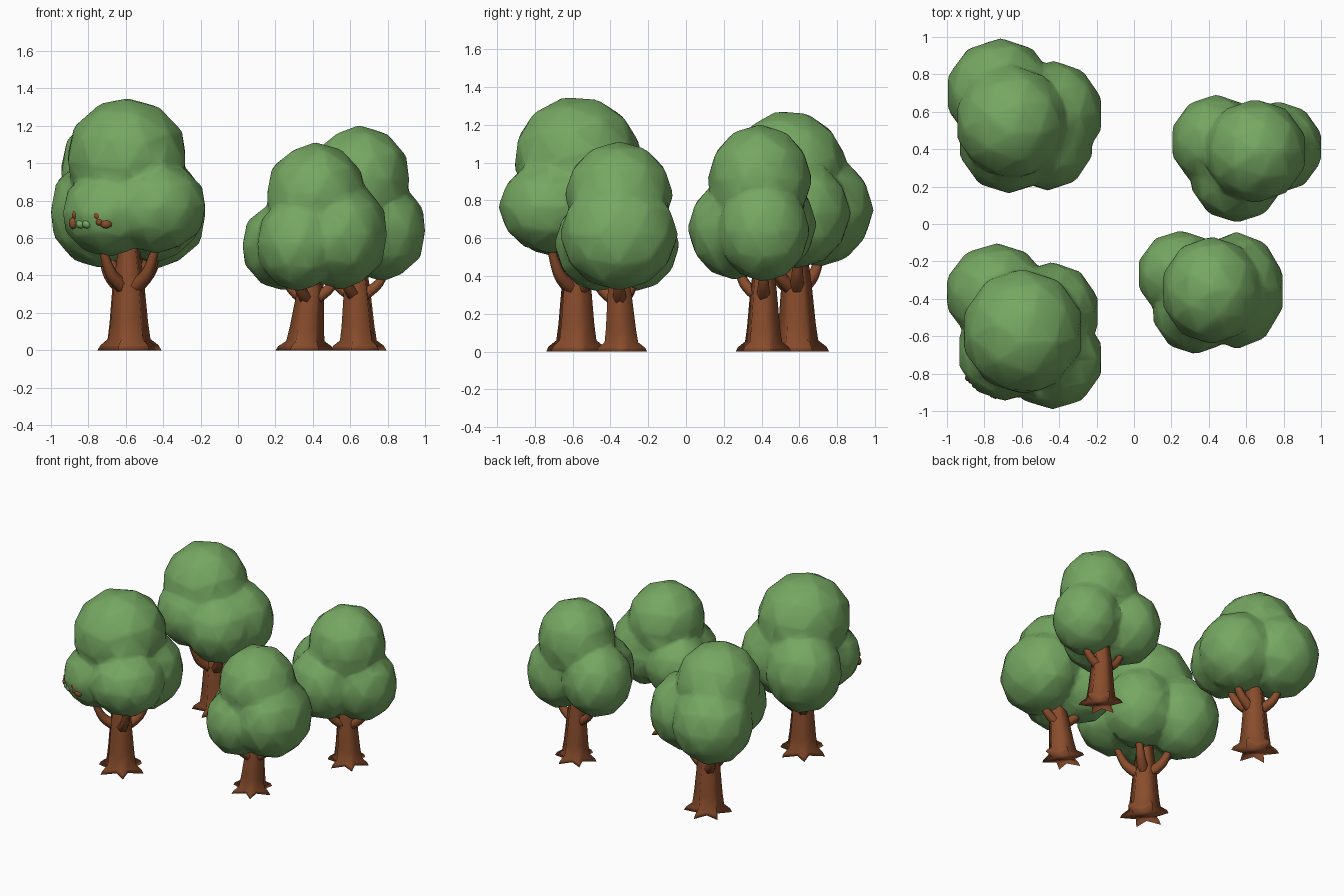
import bpy, bmesh, math
from mathutils import Matrix, Vector

if "Cube" in bpy.data.objects:
    bpy.data.objects.remove(bpy.data.objects["Cube"])


def material(name, rgb):
    m = bpy.data.materials.new(name)
    m.diffuse_color = (*rgb, 1)
    m.use_nodes = True
    m.node_tree.nodes["Principled BSDF"].inputs["Base Color"].default_value = m.diffuse_color
    return m


LEAF = material("leaf green", (0.18, 0.39, 0.122))
BARK = material("bark brown", (0.25, 0.073, 0.025))


def mesh_object(name, bm, mat):
    bmesh.ops.recalc_face_normals(bm, faces=bm.faces)
    for f in bm.faces:
        f.smooth = True
    me = bpy.data.meshes.new(name)
    bm.to_mesh(me)
    bm.free()
    me.materials.append(mat)
    ob = bpy.data.objects.new(name, me)
    bpy.context.collection.objects.link(ob)
    return ob


def blob(bm, centre, radii, tilt=0):
    mat = (Matrix.Translation(centre) @ Matrix.Diagonal((*radii, 1))
           @ Matrix.Rotation(math.radians(tilt), 4, 'X'))
    bmesh.ops.create_icosphere(bm, subdivisions=2, radius=1, matrix=mat)


# Faceted leaf lobes fused into one skin
def canopy(name, lobes, tilt):
    bm = bmesh.new()
    for n, (x, y, z, rx, ry, rz) in enumerate(lobes):
        blob(bm, (x, y, z), (rx * 1.035, ry * 1.035, rz * 1.015), 0 if n else tilt)
    ob = mesh_object(name, bm, LEAF)
    rm = ob.modifiers.new("fuse", 'REMESH')
    rm.mode = 'VOXEL'
    rm.voxel_size = 0.015
    rm.use_smooth_shade = True
    sm = ob.modifiers.new("soften", 'SMOOTH')
    sm.factor = 0.5
    sm.iterations = 10
    dc = ob.modifiers.new("low poly", 'DECIMATE')
    dc.ratio = 0.04


# Ridged trunk flaring into a star of six roots
def trunk(name, base, top, s, turn):
    # height fraction, ridge radius, valley radius
    rings = [(0, .172, .078), (.04, .158, .078), (.09, .114, .08), (.22, .102, .08),
             (.55, .082, .064), (.85, .056, .044), (1, .042, .036)]
    bm = bmesh.new()
    loops = []
    for t, ridge, valley in rings:
        c = Vector(base).lerp(Vector(top), t)
        loops.append([bm.verts.new(c + Vector((math.cos(a) * r, math.sin(a) * r, 0)))
                      for i in range(12)
                      for a, r in [(turn + i * math.pi / 6, s * (valley if i % 2 else ridge))]])
    for lo, hi in zip(loops, loops[1:]):
        for i in range(12):
            j = (i + 1) % 12
            bm.faces.new((lo[i], lo[j], hi[j], hi[i]))
    bm.faces.new(loops[0][::-1])
    bm.faces.new(loops[-1])
    mesh_object(name, bm, BARK)


# Bent branches tapering from the trunk up into a lobe
def branch(name, base, top, lobe, s):
    start = Vector(base).lerp(Vector(top), .48)
    out = Vector((lobe[0] - start.x, lobe[1] - start.y, 0)).normalized()
    pts = [start, start + out * .10 * s + Vector((0, 0, .05 * s)),
           start + out * .16 * s + Vector((0, 0, .13 * s)),
           start + out * .21 * s + Vector((0, 0, .27 * s))]
    cu = bpy.data.curves.new(name, 'CURVE')
    cu.dimensions = '3D'
    cu.bevel_depth = 0.036 * s
    cu.bevel_resolution = 1
    cu.use_fill_caps = True
    cu.resolution_u = 3
    sp = cu.splines.new('NURBS')
    sp.points.add(len(pts) - 1)
    sp.use_endpoint_u = True
    sp.order_u = 3
    for p, co, r in zip(sp.points, pts, (1.25, 1, .8, .5)):
        p.co = (*co, 1)
        p.radius = r
    cu.materials.append(BARK)
    bpy.context.collection.objects.link(bpy.data.objects.new(name, cu))


# Each tree: trunk base, trunk top, scale, root turn, top lobe tilt, lobes (top lobe first)
trees = {
    "front_left": ((-.58, -.58, 0), (-.585, -.58, .66), 1.0, 0.15, 12, [
        (-.595, -.575, 1.03, .32, .33, .32), (-.735, -.37, .74, .27, .26, .30),
        (-.44, -.47, .76, .25, .26, .29), (-.69, -.68, .735, .25, .26, .235),
        (-.435, -.72, .765, .265, .265, .245)]),
    "back_left": ((-.60, .59, 0), (-.60, .58, .66), .97, 0.5, 12, [
        (-.655, .545, .965, .295, .30, .31), (-.715, .70, .75, .285, .285, .30),
        (-.43, .59, .73, .26, .275, .29), (-.67, .44, .80, .265, .27, .26),
        (-.46, .44, .73, .24, .255, .26)]),
    "front_right": ((.355, -.34, 0), (.41, -.36, .54), .90, 0.0, 0, [
        (.415, -.355, .83, .265, .28, .28), (.25, -.27, .56, .23, .23, .24),
        (.325, -.455, .57, .225, .235, .255), (.55, -.355, .62, .25, .305, .295)]),
    "back_right": ((.645, .41, 0), (.63, .41, .58), .89, 0.25, 0, [
        (.65, .39, .91, .27, .27, .29), (.44, .44, .67, .24, .245, .27),
        (.77, .41, .64, .235, .24, .27), (.55, .265, .65, .25, .25, .27)]),
}
for where, (base, top, s, turn, tilt, lobes) in trees.items():
    canopy(where + "_canopy", lobes, tilt)
    trunk(where + "_trunk", base, top, s, turn)
    for n, lobe in enumerate(lobes[1:]):
        branch(f"{where}_branch_{n + 1}", base, top, lobe, s)

# Small twig tips and buds barely poking out of the front left canopy
twigs, buds = bmesh.new(), bmesh.new()
for x, y, z, rx, rz in [(-.88, -.822, .68, .025, .032), (-.87, -.835, .725, .018, .024),
                        (-.75, -.91, .72, .024, .024), (-.74, -.915, .685, .02, .02),
                        (-.705, -.92, .675, .032, .024)]:
    blob(twigs, (x, y, z), (rx, .02, rz))
for x, y in [(-.84, -.86), (-.805, -.885)]:
    blob(buds, (x, y, .675), (.028, .02, .024))
mesh_object("twig_tips", twigs, BARK)
mesh_object("leaf_buds", buds, LEAF)
